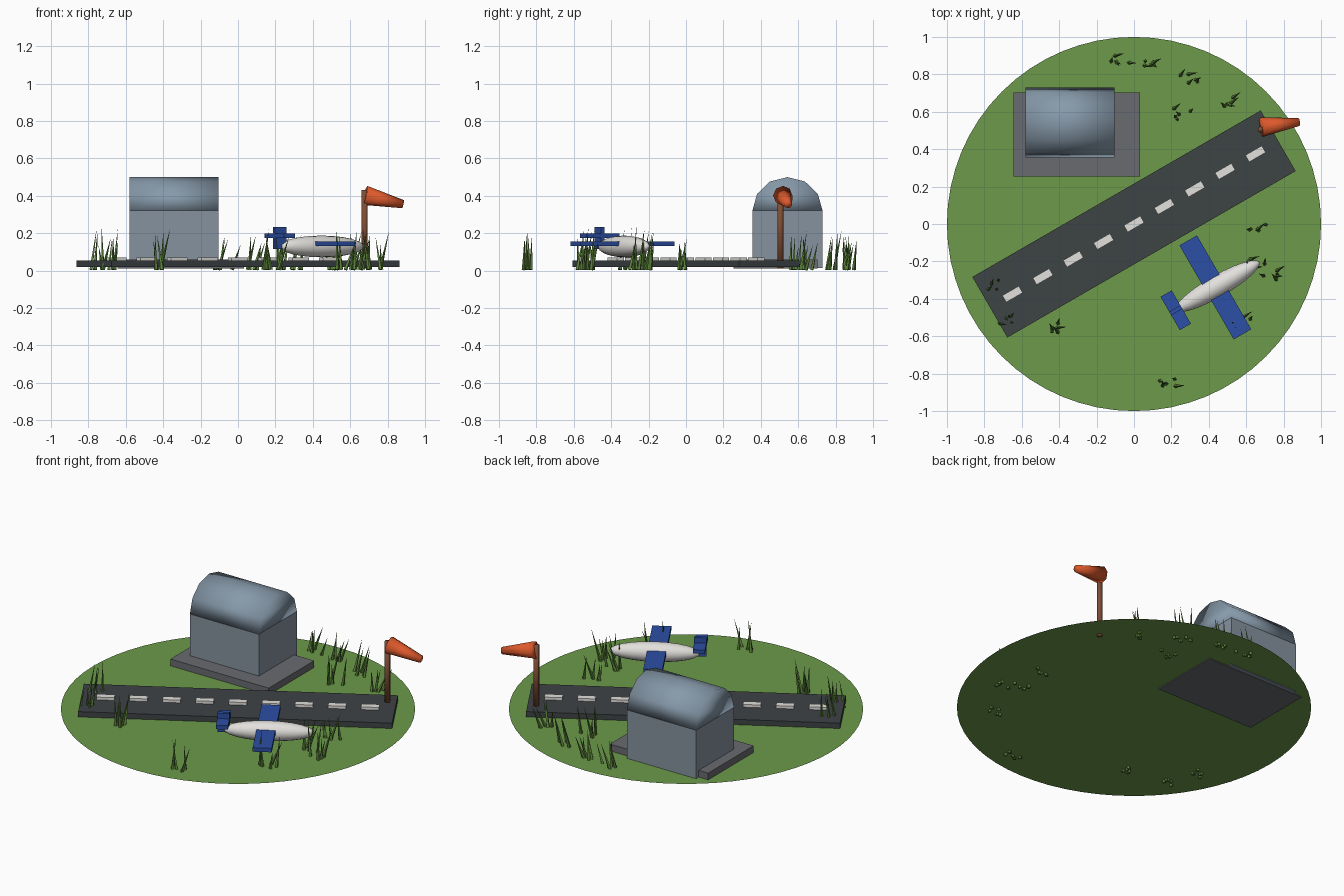
import bpy, bmesh, math, random
from mathutils import Matrix, Vector

random.seed(7)
cube = bpy.data.objects.get("Cube")
if cube:
    bpy.data.objects.remove(cube, do_unlink=True)


def material(name, r, g, b):
    m = bpy.data.materials.new(name)
    m.use_nodes = True
    m.diffuse_color = (r, g, b, 1)
    shader = m.node_tree.nodes["Principled BSDF"]
    shader.inputs["Base Color"].default_value = (r, g, b, 1)
    shader.inputs["Roughness"].default_value = 0.8
    return m


meadow = material("meadow green", 0.15, 0.32, 0.07)
blade_green = material("blade green", 0.11, 0.24, 0.045)
asphalt = material("asphalt", 0.048, 0.056, 0.06)
concrete = material("concrete", 0.14, 0.145, 0.16)
wall_grey = material("wall grey", 0.24, 0.29, 0.345)
roof_blue = material("roof blue grey", 0.24, 0.32, 0.40)
white = material("white paint", 0.76, 0.75, 0.72)
blue = material("wing blue", 0.025, 0.08, 0.38)
wood = material("pole brown", 0.21, 0.075, 0.035)
orange = material("sock orange", 0.72, 0.10, 0.025)


def finish(name, bm, mat, matrix=Matrix(), smooth=False):
    mesh = bpy.data.meshes.new(name)
    bm.to_mesh(mesh)
    bm.free()
    mesh.materials.append(mat)
    for p in mesh.polygons:
        p.use_smooth = smooth
    ob = bpy.data.objects.new(name, mesh)
    ob.matrix_world = matrix
    bpy.context.collection.objects.link(ob)
    return ob


def add_box(bm, lo, hi):
    lo, hi = Vector(lo), Vector(hi)
    m = Matrix.Translation((lo + hi) / 2) @ Matrix.Diagonal(hi - lo).to_4x4()
    bmesh.ops.create_cube(bm, size=1, matrix=m)


def box(name, lo, hi, mat, matrix=Matrix()):
    bm = bmesh.new()
    add_box(bm, lo, hi)
    return finish(name, bm, mat, matrix)


def add_cone(bm, a, b, r1, r2, sides):
    # tapered rod running from point a to point b
    a, b = Vector(a), Vector(b)
    turn = (b - a).to_track_quat("Z", "Y").to_matrix().to_4x4()
    bmesh.ops.create_cone(bm, cap_ends=True, segments=sides, radius1=r1, radius2=r2,
                          depth=(b - a).length, matrix=Matrix.Translation((a + b) / 2) @ turn)


def cone(name, a, b, r1, r2, sides, mat, smooth=False):
    bm = bmesh.new()
    add_cone(bm, a, b, r1, r2, sides)
    return finish(name, bm, mat, smooth=smooth)


# Ground disc
bm = bmesh.new()
bmesh.ops.create_circle(bm, cap_ends=True, segments=64, radius=1,
                        matrix=Matrix.Translation((0, 0, 0.018)))
finish("ground", bm, meadow)

# Runway with centre line dashes
heading = Matrix.Rotation(math.radians(30), 4, "Z")
box("runway", (-0.89, -0.187, 0.02), (0.89, 0.187, 0.053), asphalt, heading)
bm = bmesh.new()
for i in range(-4, 5):
    x = i * 0.1875
    add_box(bm, (x - 0.051, -0.021, 0.05), (x + 0.051, 0.021, 0.07))
finish("runway_dashes", bm, white, heading)

# Hangar on its apron
box("apron", (-0.645, 0.255, 0.012), (0.033, 0.703, 0.06), concrete)
box("hangar_walls", (-0.58, 0.355, 0.014), (-0.105, 0.73, 0.32), wall_grey)
bm = bmesh.new()
arch = [Vector((-0.58, 0.5425 + 0.1875 * math.cos(t), 0.32 + 0.18 * math.sin(t)))
        for t in (math.pi * k / 6 for k in range(7))]
end = bm.faces.new([bm.verts.new(p) for p in arch])
out = bmesh.ops.extrude_face_region(bm, geom=[end], use_keep_orig=True)
moved = [g for g in out["geom"] if isinstance(g, bmesh.types.BMVert)]
bmesh.ops.translate(bm, verts=moved, vec=(0.475, 0, 0))
bmesh.ops.recalc_face_normals(bm, faces=bm.faces)
finish("hangar_roof", bm, roof_blue, smooth=True)

# Aeroplane, nose along its local +x
plane = Matrix.Translation((0.447, -0.332, 0)) @ heading
bm = bmesh.new()
shape = Matrix.Translation((0, 0, 0.129)) @ Matrix.Diagonal((0.258, 0.058, 0.058, 1))
bmesh.ops.create_uvsphere(bm, u_segments=16, v_segments=12, radius=1,
                          matrix=shape @ Matrix.Rotation(math.pi / 2, 4, "Y"))
finish("fuselage", bm, white, plane, smooth=True)
box("wing", (-0.068, -0.29, 0.131), (0.04, 0.29, 0.156), blue, plane)
box("tailplane", (-0.293, -0.103, 0.175), (-0.224, 0.103, 0.199), blue, plane)
box("tail_fin", (-0.293, -0.011, 0.115), (-0.224, 0.011, 0.232), blue, plane)

# Windsock
cone("windsock_pole", (0.677, 0.505, 0.01), (0.677, 0.505, 0.43), 0.016, 0.016, 8, wood, True)
cone("windsock", (0.68, 0.517, 0.402), (0.882, 0.546, 0.355), 0.052, 0.022, 8, orange, True)

# Grass tufts
tufts = [(-0.08, 0.89), (0.09, 0.86), (0.29, 0.78), (0.52, 0.65), (0.255, 0.59),
         (0.67, -0.01), (0.73, -0.28), (0.58, -0.53), (0.65, -0.21), (-0.41, -0.56),
         (-0.69, -0.5), (-0.76, -0.33), (0.17, -0.85)]
bm = bmesh.new()
for x, y in tufts:
    for i in range(5):
        base = Vector((x + random.uniform(-0.05, 0.05), y + random.uniform(-0.03, 0.03), 0.005))
        lean = Vector((random.uniform(-0.03, 0.06), random.uniform(-0.02, 0.04),
                       random.uniform(0.12, 0.23)))
        add_cone(bm, base, base + lean, 0.011, 0, 4)
low = min(v.co.z for v in bm.verts)
bmesh.ops.translate(bm, verts=bm.verts, vec=(0, 0, -low))
finish("grass_tufts", bm, blade_green)
